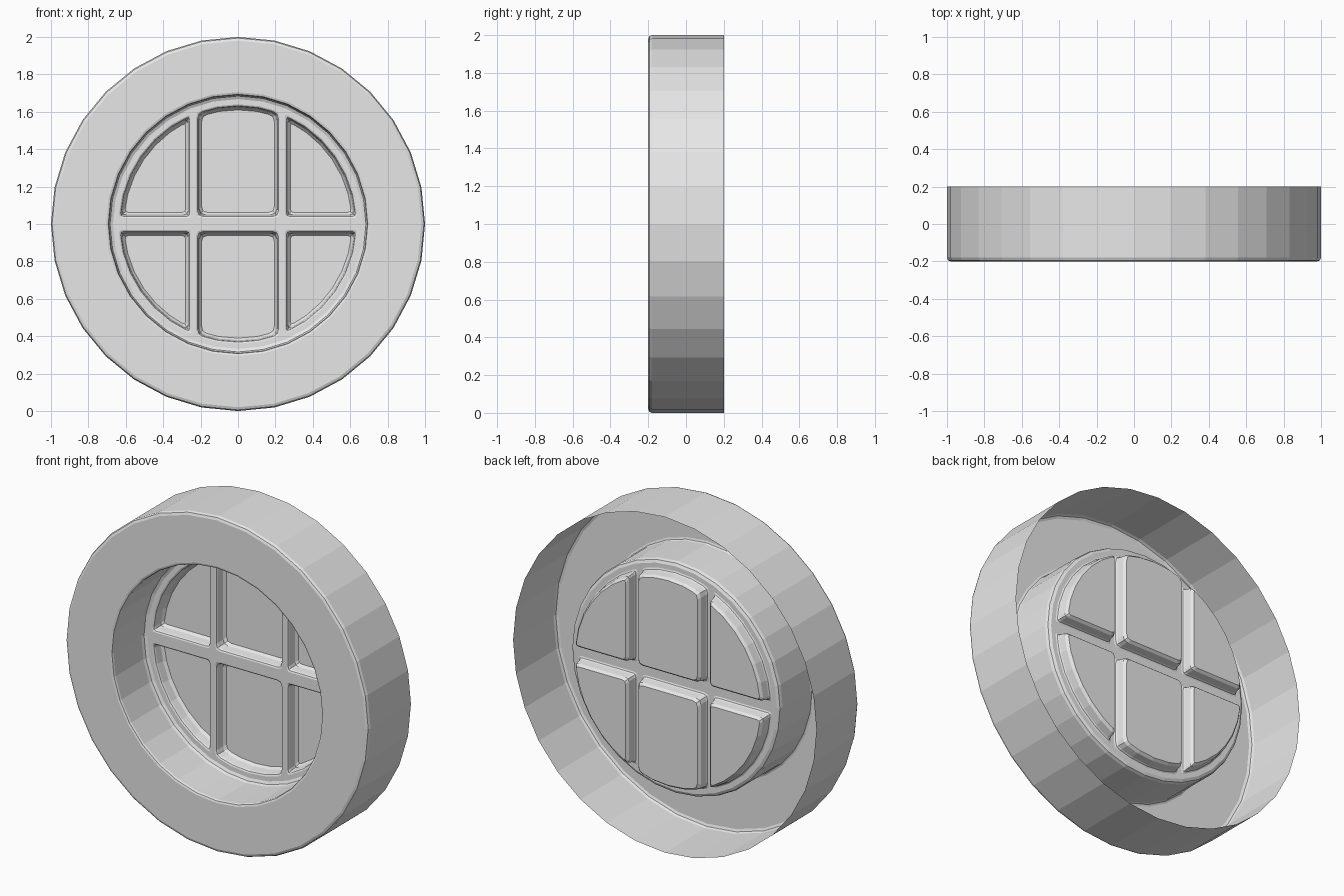
import bpy, bmesh, math
from mathutils import Vector

if "Cube" in bpy.data.objects:
    bpy.data.objects.remove(bpy.data.objects["Cube"])

SIDES = 32
CZ = 1.0

mat = bpy.data.materials.new("light grey")
mat.diffuse_color = (0.8, 0.8, 0.8, 1)
mat.use_nodes = True
mat.node_tree.nodes["Principled BSDF"].inputs["Base Color"].default_value = mat.diffuse_color

bm = bmesh.new()


def loop(points, y):
    """Closed ring of vertices in the plane y, with its edges."""
    vs = [bm.verts.new((x, y, CZ + z)) for x, z in points]
    es = [bm.edges.new((vs[i], vs[(i + 1) % len(vs)])) for i in range(len(vs))]
    return vs, es


def bridge(a, b):
    n = len(a)
    for i in range(n):
        j = (i + 1) % n
        bm.faces.new((a[i], a[j], b[j], b[i]))


def circle(r):
    return [(r * math.sin(2 * math.pi * i / SIDES), r * math.cos(2 * math.pi * i / SIDES))
            for i in range(SIDES)]


def round_corners(pts, corners, c):
    """Replace the listed corners with small three point curves."""
    out = []
    for i, p in enumerate(pts):
        p = Vector(p)
        if i not in corners:
            out.append(p)
            continue
        a, b = Vector(pts[i - 1]) - p, Vector(pts[(i + 1) % len(pts)]) - p
        a, b = p + a.normalized() * c, p + b.normalized() * c
        out += [a, (a + b + p * 2) / 4, b]
    return out


def pane_outline(kind, inset):
    """Circle of panes clipped by the glazing bars, in the upper right or upper middle."""
    r, z0 = 0.64 - inset, 0.032 + inset
    if kind == "middle":
        x0, x1, n = -0.224 + inset, 0.224 - inset, 4
        a0, a1 = math.acos(x1 / r), math.acos(x0 / r)
        base = [(x0, z0), (x1, z0)]
    else:
        x0, n = 0.25 + inset, 6
        a0, a1 = math.asin(z0 / r), math.acos(x0 / r)
        base = [(x0, z0)]
    arc = [(r * math.cos(a0 + (a1 - a0) * i / n), r * math.sin(a0 + (a1 - a0) * i / n))
           for i in range(n + 1)]
    pts = base + arc
    corners = set(range(len(base))) | {len(base), len(pts) - 1}
    return round_corners(pts, corners, 0.03 if kind == "middle" else 0.02)


# Round frame: outer wall, front ring and recessed tube, open at the back
profile = [(1, 0.2), (1, -0.18), (0.994, -0.194), (0.98, -0.2),
           (0.705, -0.2), (0.694, -0.196), (0.69, -0.185),
           (0.69, 0.075), (0.684, 0.092), (0.668, 0.1)]
previous = None
for r, y in profile:
    vs, es = loop(circle(r), y)
    if previous:
        bridge(previous, vs)
    previous = vs
fill_edges = list(es)

# Six panes pressed backwards, with softened rims
for kind, sx, sz in [("middle", 1, 1), ("middle", 1, -1), ("side", 1, 1),
                     ("side", 1, -1), ("side", -1, 1), ("side", -1, -1)]:
    previous = None
    for inset, y in [(0, 0.1), (0.008, 0.104), (0.012, 0.113), (0.018, 0.155), (0.03, 0.17)]:
        vs, es = loop([(x * sx, z * sz) for x, z in pane_outline(kind, inset)], y)
        if previous:
            bridge(previous, vs)
        else:
            fill_edges += es
        previous = vs
    bm.faces.new(previous)

# Flat glazing bars and ledge between the panes
bmesh.ops.triangle_fill(bm, edges=fill_edges, use_beauty=True, normal=(0, -1, 0))

# Make the shell face the front
bmesh.ops.recalc_face_normals(bm, faces=bm.faces[:])
bm.normal_update()
front = min(bm.faces, key=lambda f: f.calc_center_median().y)
if front.normal.y > 0:
    bmesh.ops.reverse_faces(bm, faces=bm.faces[:])

mesh = bpy.data.meshes.new("round_window")
bm.to_mesh(mesh)
bm.free()
mesh.materials.append(mat)
window = bpy.data.objects.new("round_window", mesh)
bpy.context.collection.objects.link(window)
